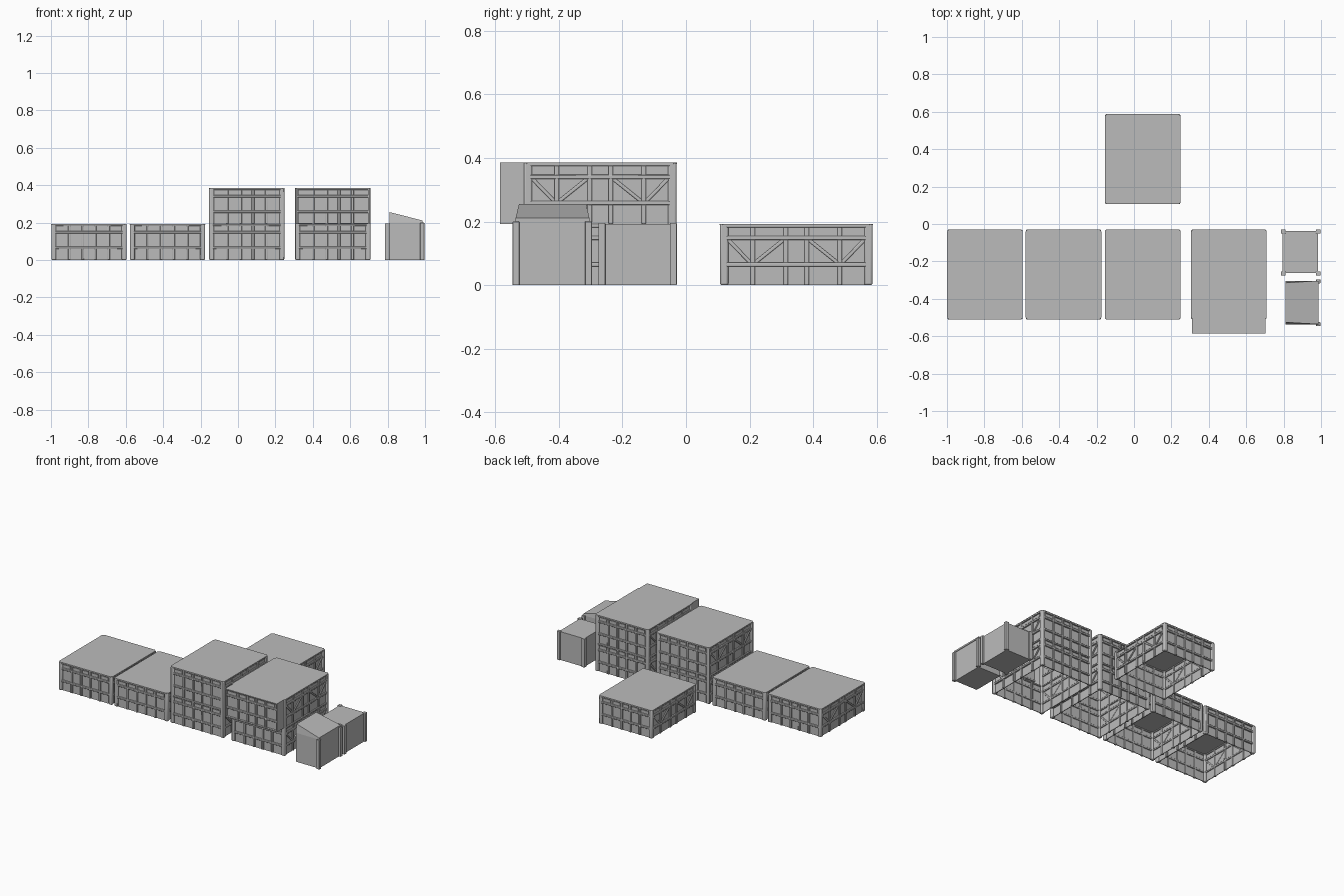
import bpy, bmesh, math
from mathutils import Matrix, Vector

cube = bpy.data.objects.get("Cube")
if cube:
    bpy.data.objects.remove(cube, do_unlink=True)

grey = bpy.data.materials.new("plain grey")
grey.use_nodes = True
grey.diffuse_color = (0.5, 0.5, 0.5, 1)
grey.node_tree.nodes["Principled BSDF"].inputs["Base Color"].default_value = (0.5, 0.5, 0.5, 1)

HALF_X, HALF_Y, STOREY = 0.202, 0.241, 0.193
INSET = 0.013


def box(bm, centre, size, frame=Matrix(), tilt=0.0):
    """Add a box; tilt turns it within the wall plane."""
    m = (frame @ Matrix.Translation(centre) @ Matrix.Rotation(tilt, 4, "Y")
         @ Matrix.Diagonal((*size, 1)))
    bmesh.ops.create_cube(bm, size=1, matrix=m)


def prism(bm, outline, z0, z1):
    """Extrude a flat outline upward."""
    face = bm.faces.new([bm.verts.new((x, y, z0)) for x, y in outline])
    new = bmesh.ops.extrude_face_region(bm, geom=[face])["geom"]
    verts = [v for v in new if isinstance(v, bmesh.types.BMVert)]
    bmesh.ops.translate(bm, verts=verts, vec=(0, 0, z1 - z0))


def finish(name, bm, bevel=0.0):
    bmesh.ops.recalc_face_normals(bm, faces=bm.faces[:])
    mesh = bpy.data.meshes.new(name)
    bm.to_mesh(mesh)
    bm.free()
    mesh.materials.append(grey)
    obj = bpy.data.objects.new(name, mesh)
    bpy.context.collection.objects.link(obj)
    if bevel:
        mod = obj.modifiers.new("rounded edges", "BEVEL")
        mod.width, mod.segments = bevel, 2
    bpy.ops.object.select_all(action="DESELECT")
    obj.select_set(True)
    bpy.context.view_layer.objects.active = obj
    bpy.ops.object.shade_smooth_by_angle(angle=math.radians(40))
    return obj


def wall_frame(cx, cy, z, distance, angle):
    """Local axes of a wall: x along it, -y outward, z up."""
    return (Matrix.Translation((cx, cy, z)) @ Matrix.Rotation(angle, 4, "Z")
            @ Matrix.Translation((0, -distance, 0)))


def wall(panels, timber, frame, half, posts, braced):
    """One timber-framed storey wall whose outer plane is local y = 0."""
    box(panels, (0, INSET, STOREY / 2), (2 * half - 0.03, 0.005, STOREY), frame)
    # Horizontal rails
    for z, h in ((0.065, 0.013), (0.148, 0.013), (0.187, 0.011)):
        box(timber, (0, 0.011, z), (2 * half - 0.02, 0.02, h), frame)
    # Upright studs
    for x in posts:
        box(timber, (x, 0.0115, STOREY / 2), (0.014, 0.017, STOREY), frame)
    # Raised infill panels under the top rail, and diagonal braces
    edges = [-half + 0.02, *posts, half - 0.02]
    for i, (a, b) in enumerate(zip(edges, edges[1:])):
        mid, gap = (a + b) / 2, b - a - 0.014
        box(panels, (mid, 0.009, 0.168), (gap - 0.008, 0.006, 0.02), frame)
        if braced and i != 2:
            rise = 0.072
            turn = math.atan2(rise, gap) * (1 if i in (0, 3) else -1)
            box(timber, (mid, 0.011, 0.1065),
                (math.hypot(gap, rise), 0.014, 0.011), frame, turn)


def house(name, cx, cy, storeys, bay=False):
    panels, timber, corners, roof = (bmesh.new() for _ in range(4))
    height = storeys * STOREY
    short = (-0.105, -0.033, 0.033, 0.105)
    long = (-0.137, -0.033, 0.033, 0.137)
    for level in range(storeys):
        z = level * STOREY
        for side in range(4):
            along_y = side % 2
            reach = HALF_X if along_y else HALF_Y
            half = HALF_Y if along_y else HALF_X
            if bay and level and side == 0:
                reach += 0.07
            wall(panels, timber, wall_frame(cx, cy, z, reach, side * math.pi / 2),
                 half, long if along_y else short, along_y)
    for sx in (-1, 1):
        for sy in (-1, 1):
            box(corners, (cx + sx * (HALF_X - 0.014), cy + sy * (HALF_Y - 0.014), height / 2),
                (0.026, 0.026, height))
    # Flat roof with clipped corners
    c = 0.011
    outline = []
    for sx, sy in ((1, 1), (-1, 1), (-1, -1), (1, -1)):
        pair = [(cx + sx * HALF_X, cy + sy * (HALF_Y - c)),
                (cx + sx * (HALF_X - c), cy + sy * HALF_Y)]
        outline += pair if sx == sy else pair[::-1]
    prism(roof, outline, height - 0.004, height)
    finish(name + "_wall_panels", panels)
    finish(name + "_timbers", timber, 0.003)
    finish(name + "_corner_posts", corners, 0.006)
    finish(name + "_roof", roof)
    # Projecting upper bay: side cheeks, underside and top
    if bay:
        bm = bmesh.new()
        mid_y, depth = cy - HALF_Y - 0.036, 0.076
        for sx in (-1, 1):
            box(bm, (cx + sx * 0.192, mid_y, STOREY * 1.5), (0.008, depth, STOREY))
        for z in (STOREY + 0.003, height - 0.003):
            box(bm, (cx, mid_y, z), (0.39, depth, 0.006))
        finish(name + "_projecting_bay", bm)


house("left_house", -0.797, -0.27, 1)
house("middle_house", -0.377, -0.27, 1)
house("tall_house", 0.047, -0.27, 2)
house("bay_house", 0.507, -0.27, 2, bay=True)
house("rear_house", 0.047, 0.347, 1)

# Plain flat-topped annex with four corner posts
bm = bmesh.new()
box(bm, (0.89, -0.15, 0.0965), (0.19, 0.225, 0.193))
finish("flat_annex_body", bm)
bm = bmesh.new()
for x in (0.798, 0.985):
    for y in (-0.265, -0.04):
        box(bm, (x, y, 0.098), (0.024, 0.022, 0.196))
finish("flat_annex_posts", bm, 0.002)

# Annex with a lean-to roof
bm = bmesh.new()
box(bm, (0.897, -0.42, 0.1), (0.172, 0.222, 0.2))
finish("sloped_annex_body", bm)
bm = bmesh.new()
for y in (-0.535, -0.307):
    box(bm, (0.985, y, 0.1), (0.022, 0.022, 0.2))
finish("sloped_annex_posts", bm, 0.002)

# Lean-to roof: tapers inward as it rises to the tall edge
bm = bmesh.new()
box(bm, (0.899, -0.42, 0.228), (0.176, 0.232, 0.056))
for v in bm.verts:
    if v.co.z > 0.228:
        if v.co.x > 0.9:
            v.co.z = 0.211
        else:
            v.co.y = -0.42 + (v.co.y + 0.42) * 0.91
finish("sloped_annex_roof", bm)
